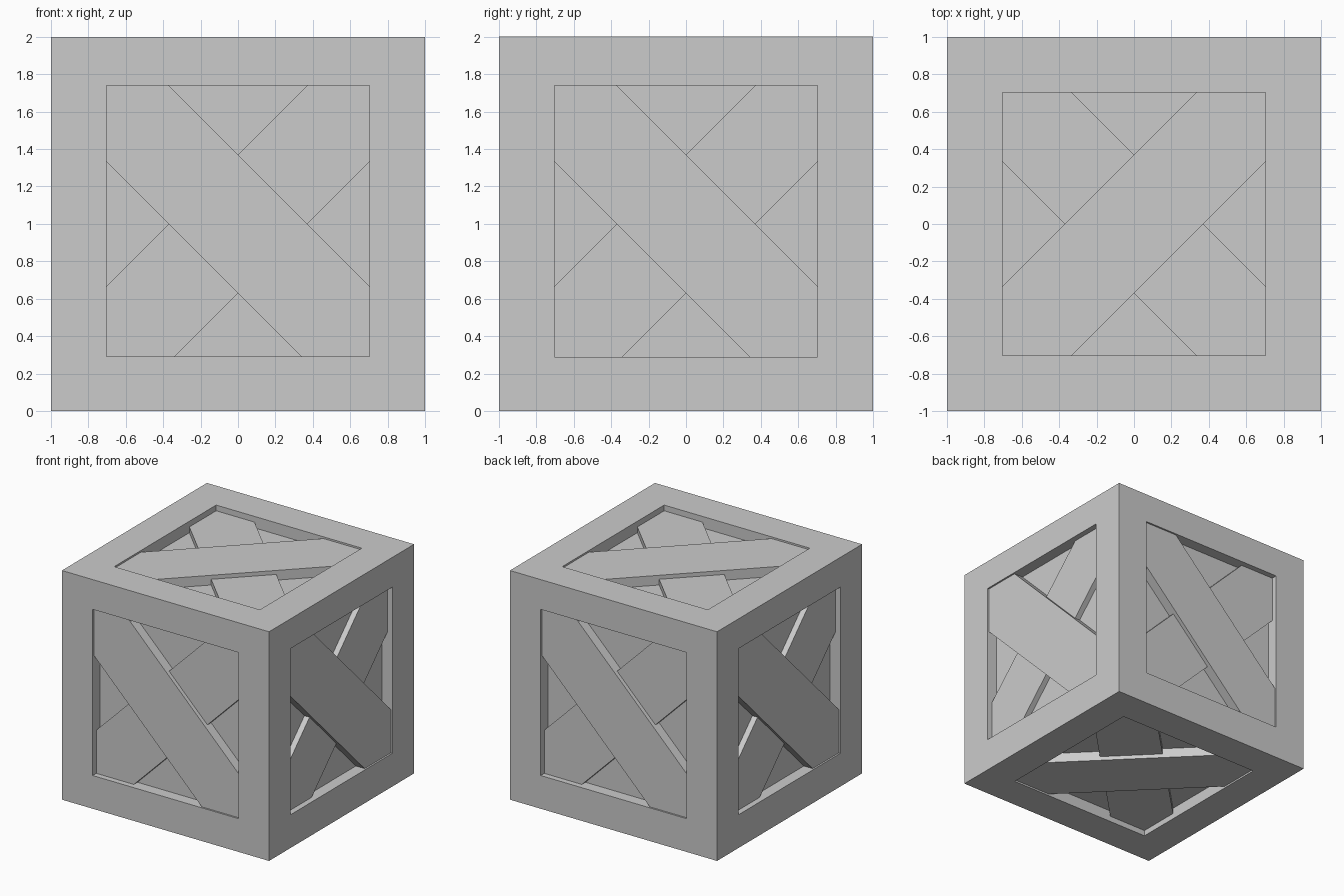
import bpy
import bmesh
from math import radians
from mathutils import Matrix, Vector

default = bpy.data.objects.get("Cube")
if default:
    bpy.data.objects.remove(default, do_unlink=True)

# One plain grey for the whole crate
grey = bpy.data.materials.new("light_grey")
grey.use_nodes = True
colour = (0.6, 0.6, 0.6, 1)
grey.diffuse_color = colour
grey.node_tree.nodes["Principled BSDF"].inputs["Base Color"].default_value = colour

SIDE = 0.703       # half width of each window
LOW, HIGH = -0.71, 0.74   # side window bottom and top, from the centre
PANEL = 0.10       # depth of the recessed panels
HALF = 0.37        # brace half width, measured along an axis


def finish(name, bm, matrix):
    bmesh.ops.recalc_face_normals(bm, faces=bm.faces)
    mesh = bpy.data.meshes.new(name)
    bm.to_mesh(mesh)
    bm.free()
    mesh.transform(Matrix.Translation((0, 0, 1)) @ matrix)
    mesh.materials.append(grey)
    obj = bpy.data.objects.new(name, mesh)
    bpy.context.collection.objects.link(obj)


def brace(name, slope, depth, low, high, matrix):
    """Diagonal board on the front face, trimmed to the window."""
    bm = bmesh.new()
    bmesh.ops.create_cube(bm, size=1)
    back = PANEL + 0.01
    size = Vector((2 * SIDE, back - depth, high - low))
    centre = Vector((0, -1 + (back + depth) / 2, (low + high) / 2))
    for v in bm.verts:
        v.co = v.co * size + centre
    for side in (-1, 1):
        normal = Vector((-slope, 0, 1)) * side
        cut = bmesh.ops.bisect_plane(
            bm, geom=bm.verts[:] + bm.edges[:] + bm.faces[:],
            plane_co=(0, 0, side * HALF), plane_no=normal, clear_outer=True)
        rim = [e for e in cut["geom_cut"] if isinstance(e, bmesh.types.BMEdge)]
        bmesh.ops.holes_fill(bm, edges=rim)
    finish(name, bm, matrix)


# Crate body: border frame with a recessed panel on every face
bm = bmesh.new()
bmesh.ops.create_cube(bm, size=2)
faces = bm.faces[:]
bmesh.ops.inset_individual(bm, faces=faces, thickness=1 - SIDE, use_even_offset=True)
for v in bm.verts:
    if abs(abs(v.co.z) - SIDE) < 0.01:
        v.co.z = HIGH if v.co.z > 0 else LOW
for f in faces:
    f.normal_update()
    inward = -f.normal * PANEL
    ring = f.verts[:]
    inner = [bm.verts.new(v.co + inward) for v in ring]
    for i in range(4):
        j = (i + 1) % 4
        bm.faces.new((ring[i], ring[j], inner[j], inner[i]))
    bm.faces.new(inner)
bmesh.ops.delete(bm, geom=faces, context='FACES_ONLY')
finish("crate_frame", bm, Matrix.Identity(4))

# Crossed braces: a full outer board over a lower one on each face
sides = [(n, -1, LOW, HIGH, Matrix.Rotation(radians(90 * k), 4, 'Z'))
         for k, n in enumerate(("front", "left", "back", "right"))]
ends = [(n, 1, -SIDE, SIDE, Matrix.Rotation(radians(a), 4, 'X'))
        for n, a in (("top", -90), ("bottom", 90))]
for name, slope, low, high, matrix in sides + ends:
    brace(name + "_outer_brace", slope, 0.015, low, high, matrix)
    brace(name + "_inner_brace", -slope, 0.05, low, high, matrix)
